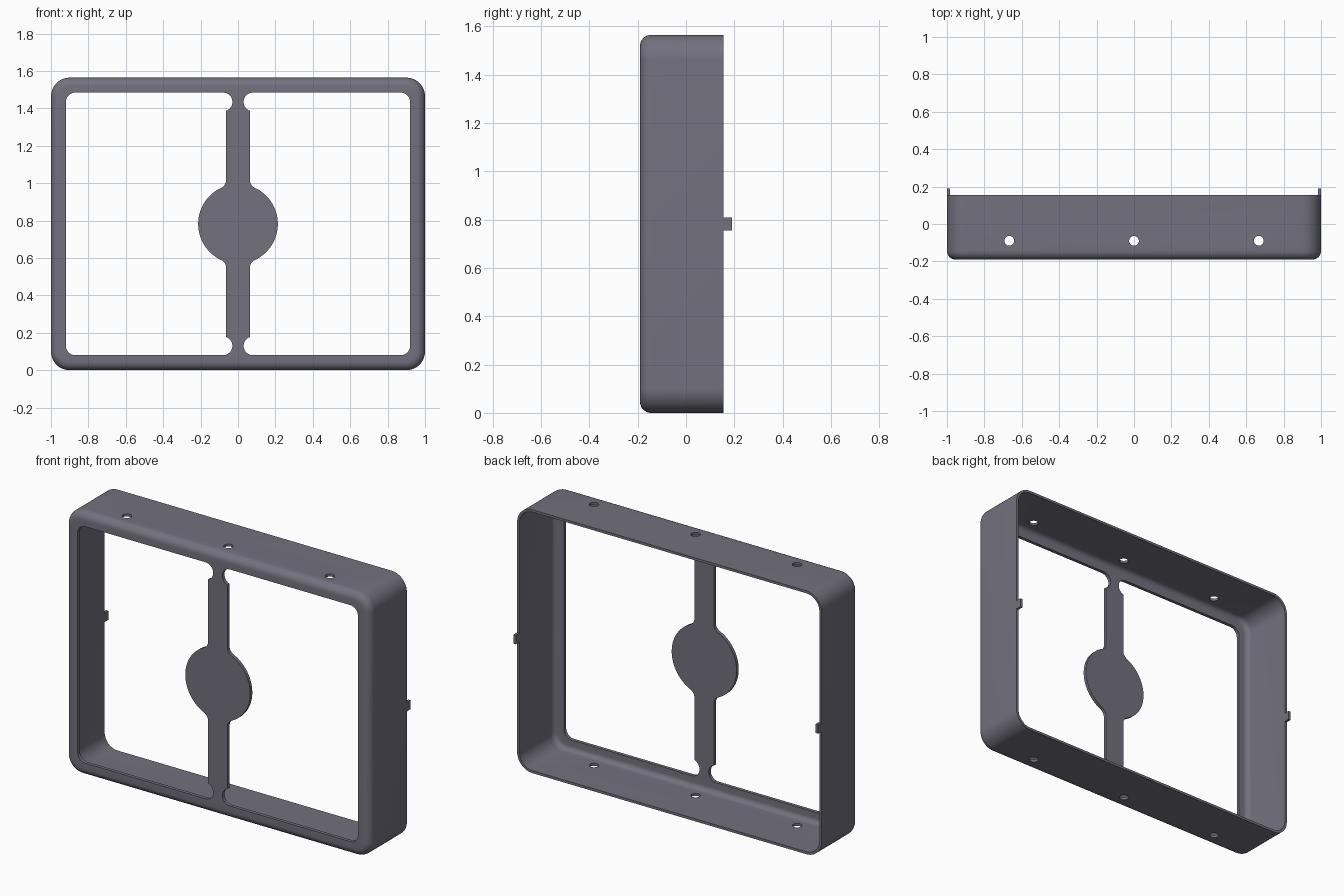
import bpy, bmesh, math
from mathutils import Vector

cube = bpy.data.objects.get("Cube")
if cube:
    bpy.data.objects.remove(cube, do_unlink=True)

HALF_W, HALF_H = 1.0, 0.782          # outer half sizes
FRONT, BACK, TAB_END = -0.19, 0.156, 0.19
WALL, LIP = 0.015, 0.02              # wall and front lip thickness
FILLET = 0.045                       # rounded front edge

grey = bpy.data.materials.new("slate grey")
grey.use_nodes = True
colour = (0.17, 0.165, 0.21, 1)
grey.diffuse_color = colour
grey.node_tree.nodes["Principled BSDF"].inputs["Base Color"].default_value = colour


def arc(cx, cy, r, a0, a1, n):
    """Points on an arc, angles in degrees."""
    angles = [math.radians(a0 + (a1 - a0) * i / n) for i in range(n + 1)]
    return [(cx + r * math.cos(a), cy + r * math.sin(a)) for a in angles]


def make_object(name, bm):
    bmesh.ops.recalc_face_normals(bm, faces=bm.faces)
    mesh = bpy.data.meshes.new(name)
    bm.to_mesh(mesh)
    bm.free()
    mesh.materials.append(grey)
    obj = bpy.data.objects.new(name, mesh)
    bpy.context.collection.objects.link(obj)
    return obj


def select_only(obj):
    bpy.ops.object.select_all(action='DESELECT')
    obj.select_set(True)
    bpy.context.view_layer.objects.active = obj


def smooth(obj):
    select_only(obj)
    bpy.ops.object.shade_smooth_by_angle(angle=math.radians(30))


def rounded_rect(inset, radius):
    w, h = HALF_W - inset - radius, HALF_H - inset - radius
    pts = []
    for i, (sx, sz) in enumerate([(1, 1), (-1, 1), (-1, -1), (1, -1)]):
        pts += arc(sx * w, sz * h + HALF_H, radius, 90 * i, 90 * i + 90, 12)
    return pts


# Frame: a wall-and-lip section (inset, y, corner radius) swept round a rounded rectangle
inner_r = FILLET - WALL
section = [(0, BACK, 0.1)]
section += [(d, y, 0.1 - d) for d, y in arc(FILLET, FRONT + FILLET, FILLET, 180, 270, 8)]
section += [(0.08, FRONT, 0.05), (0.08, FRONT + LIP, 0.05)]
section += [(d, y, 0.1 - d) for d, y in
            arc(WALL + inner_r, FRONT + LIP + inner_r, inner_r, 270, 180, 8)]
section += [(WALL, BACK, 0.1 - WALL)]

bm = bmesh.new()
rings = [[bm.verts.new((x, y, z)) for x, z in rounded_rect(d, r)] for d, y, r in section]
for k, ring in enumerate(rings):
    nxt = rings[(k + 1) % len(rings)]
    n = len(ring)
    for i in range(n):
        j = (i + 1) % n
        bm.faces.new((ring[i], ring[j], nxt[j], nxt[i]))
frame = make_object("frame", bm)

# Three screw holes through the top and bottom walls
bm = bmesh.new()
for x in (-0.667, 0, 0.667):
    made = bmesh.ops.create_cone(bm, cap_ends=True, segments=32,
                                 radius1=0.026, radius2=0.026, depth=2)
    bmesh.ops.translate(bm, verts=made["verts"], vec=Vector((x, -0.09, HALF_H)))
cutter = make_object("hole_cutter", bm)
cutter.hide_render = True
mod = frame.modifiers.new("holes", 'BOOLEAN')
mod.operation = 'DIFFERENCE'
mod.solver = 'EXACT'
mod.object = cutter
select_only(frame)
bpy.ops.object.modifier_apply(modifier=mod.name)
bpy.data.objects.remove(cutter, do_unlink=True)
smooth(frame)

# Centre strap with a disc: one quarter of the outline, then mirrored
STRAP, DISC, BLEND, RELIEF = 0.064, 0.213, 0.045, 0.05
top = HALF_H - 0.08
relief_x = 0.08
relief_end = 180 + math.degrees(math.acos((relief_x - STRAP) / RELIEF))
blend_x = STRAP + BLEND
blend_z = math.sqrt((DISC + BLEND) ** 2 - blend_x ** 2)
blend_a = math.degrees(math.atan2(blend_z, blend_x))
quarter = arc(relief_x, top - RELIEF, RELIEF, 90, relief_end, 16)
quarter += arc(blend_x, blend_z, BLEND, 180, 180 + blend_a, 8)
quarter += arc(0, 0, DISC, blend_a, 0, 20)[1:]
right = quarter + [(x, -z) for x, z in reversed(quarter[:-1])]
outline = right + [(-x, z) for x, z in reversed(right)]

bm = bmesh.new()
face = bm.faces.new([bm.verts.new((x, FRONT, z + HALF_H)) for x, z in outline])
extruded = bmesh.ops.extrude_face_region(bm, geom=[face], use_keep_orig=True)
bmesh.ops.translate(bm, vec=Vector((0, LIP, 0)),
                    verts=[g for g in extruded["geom"] if isinstance(g, bmesh.types.BMVert)])
smooth(make_object("centre_strap", bm))

# Small locating tabs on the rear edge of each side wall
for side, name in ((1, "left_tab"), (-1, "right_tab")):
    bm = bmesh.new()
    bmesh.ops.create_cube(bm, size=1)
    bmesh.ops.scale(bm, verts=bm.verts, vec=Vector((WALL, TAB_END - BACK + 0.004, 0.054)))
    bmesh.ops.translate(bm, verts=bm.verts, vec=Vector(
        (side * (HALF_W - WALL / 2), (TAB_END + BACK - 0.004) / 2, HALF_H)))
    make_object(name, bm)
